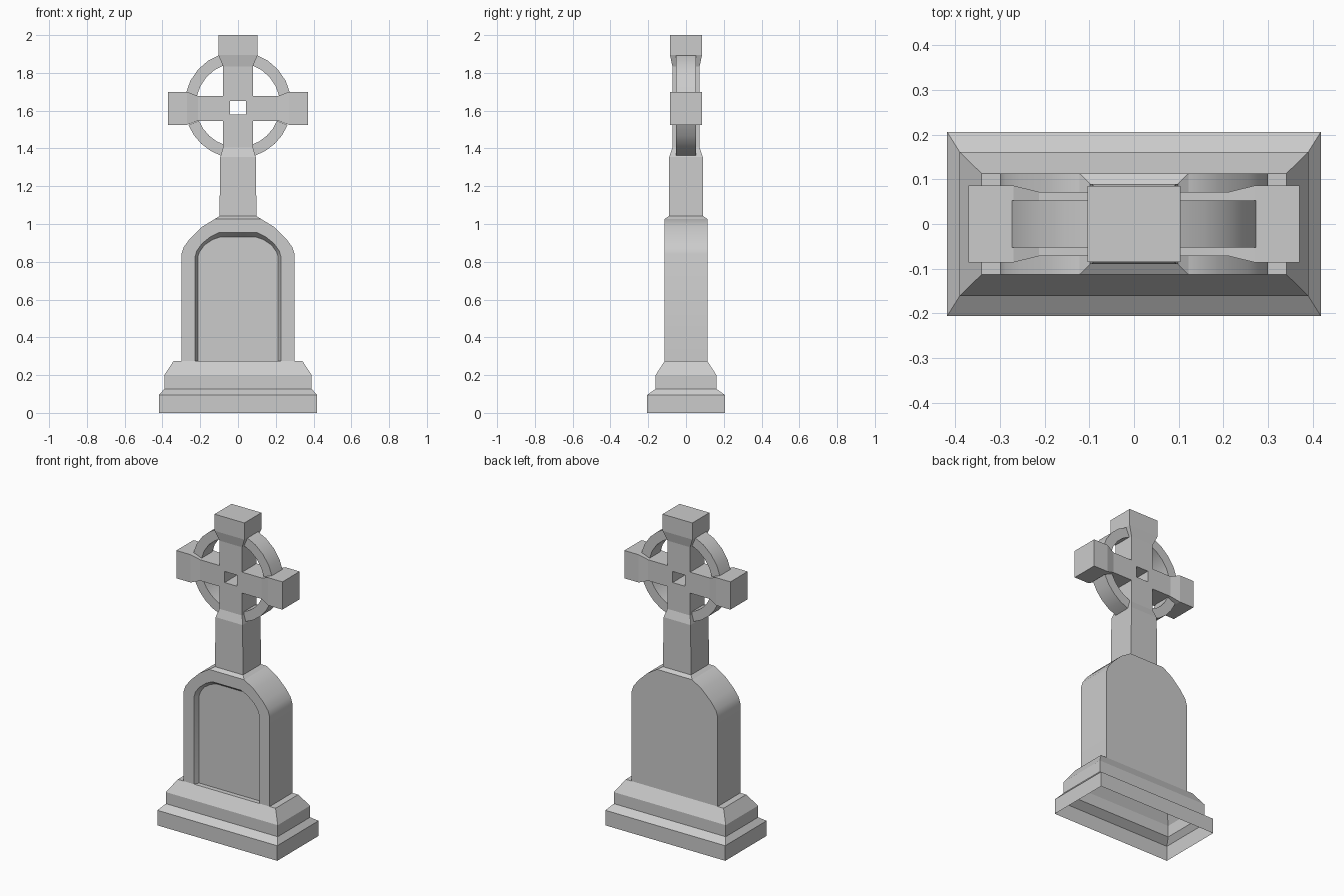
import bpy, bmesh, math

if "Cube" in bpy.data.objects:
    bpy.data.objects.remove(bpy.data.objects["Cube"])


def finish(name, bm, smooth=False, recalc=True):
    bmesh.ops.remove_doubles(bm, verts=bm.verts, dist=0.0005)
    if recalc:
        bmesh.ops.recalc_face_normals(bm, faces=bm.faces)
    me = bpy.data.meshes.new(name)
    bm.to_mesh(me)
    bm.free()
    ob = bpy.data.objects.new(name, me)
    bpy.context.collection.objects.link(ob)
    if smooth:
        bpy.ops.object.select_all(action='DESELECT')
        bpy.context.view_layer.objects.active = ob
        ob.select_set(True)
        bpy.ops.object.shade_smooth_by_angle(angle=math.radians(35))
    return ob


def loft(bm, rings, cap_start=False, cap_end=False, closed=True):
    """Skin a list of equal-length point rings."""
    vs = [[bm.verts.new(p) for p in r] for r in rings]
    n = len(rings[0])
    for a, b in zip(vs, vs[1:]):
        for i in range(n if closed else n - 1):
            j = (i + 1) % n
            bm.faces.new((a[i], a[j], b[j], b[i]))
    if cap_start:
        bm.faces.new(vs[0][::-1])
    if cap_end:
        bm.faces.new(vs[-1])


def rect_z(x, y, z):
    return [(-x, -y, z), (x, -y, z), (x, y, z), (-x, y, z)]


def rect_x(x, y, z0, z1):
    return [(x, -y, z0), (x, y, z0), (x, y, z1), (x, -y, z1)]


# Stepped base, open underneath
bm = bmesh.new()
loft(bm, [rect_z(0.418, 0.206, 0), rect_z(0.418, 0.206, 0.095),
          rect_z(0.39, 0.161, 0.127), rect_z(0.39, 0.161, 0.2),
          rect_z(0.341, 0.113, 0.275)], cap_end=True)
finish("stepped_base", bm)

# Arched slab with a recessed front panel
FOOT = 0.275


def arch(pts, y):
    half = [(pts[0][0], FOOT)] + pts
    return ([(x, y, z) for x, z in half] +
            [(-x, y, z) for x, z in reversed(half)])


outer = [(0.30, 0.84), (0.288, 0.877), (0.255, 0.922), (0.19, 0.985), (0.122, 1.027)]
rim = [(0.228, 0.825), (0.218, 0.858), (0.19, 0.897), (0.145, 0.933), (0.10, 0.955)]
inner = [(0.213, 0.825), (0.204, 0.852), (0.178, 0.888), (0.135, 0.917), (0.092, 0.932)]
bm = bmesh.new()
loft(bm, [arch(outer, 0.113), arch(outer, -0.113), arch(rim, -0.113),
          arch(inner, -0.083)], cap_start=True, cap_end=True, closed=False)
finish("arched_slab", bm, smooth=True)

# Cross: shaft, top arm, side arms and pierced centre
W, D, Z0, Z1 = 0.079, 0.072, 1.546, 1.678
bm = bmesh.new()
loft(bm, [rect_z(0.122, 0.113, 1.027), rect_z(0.098, 0.09, 1.042),
          rect_z(0.094, 0.089, 1.355), rect_z(W, D, 1.405), rect_z(W, D, Z0)])
loft(bm, [rect_z(W, D, Z1), rect_z(W, D, 1.835), rect_z(0.104, 0.085, 1.895),
          rect_z(0.104, 0.085, 2.0)], cap_end=True)
for s in (-1, 1):
    loft(bm, [rect_x(s * W, D, Z0, Z1), rect_x(s * 0.213, D, Z0, Z1),
              rect_x(s * 0.27, 0.086, 1.525, 1.70),
              rect_x(s * 0.37, 0.086, 1.525, 1.70)], cap_end=True)


def square(x, y, z0, z1):
    return [(-x, y, z0), (x, y, z0), (x, y, z1), (-x, y, z1)]


hole = (0.043, 1.58, 1.65)
loft(bm, [square(W, -D, Z0, Z1), square(hole[0], -D, *hole[1:]),
          square(hole[0], D, *hole[1:]), square(W, D, Z0, Z1)])
finish("cross", bm)

# Four ring segments between the arms
CZ, R_OUT, R_IN, RY, STEPS = 1.63, 0.283, 0.223, 0.053, 4
for name, a0, a1 in (("ring_upper_right", 12, 71), ("ring_upper_left", 109, 168),
                     ("ring_lower_left", 202, 252), ("ring_lower_right", 288, 338)):
    bm = bmesh.new()
    rings = []
    for i in range(STEPS + 1):
        a = math.radians(a0 + (a1 - a0) * i / STEPS)
        rings.append([(r * math.cos(a), y, CZ + r * math.sin(a)) for r, y in
                      ((R_IN, -RY), (R_OUT, -RY), (R_OUT, RY), (R_IN, RY))])
    loft(bm, rings, cap_start=True, cap_end=True)
    finish(name, bm, smooth=True)
